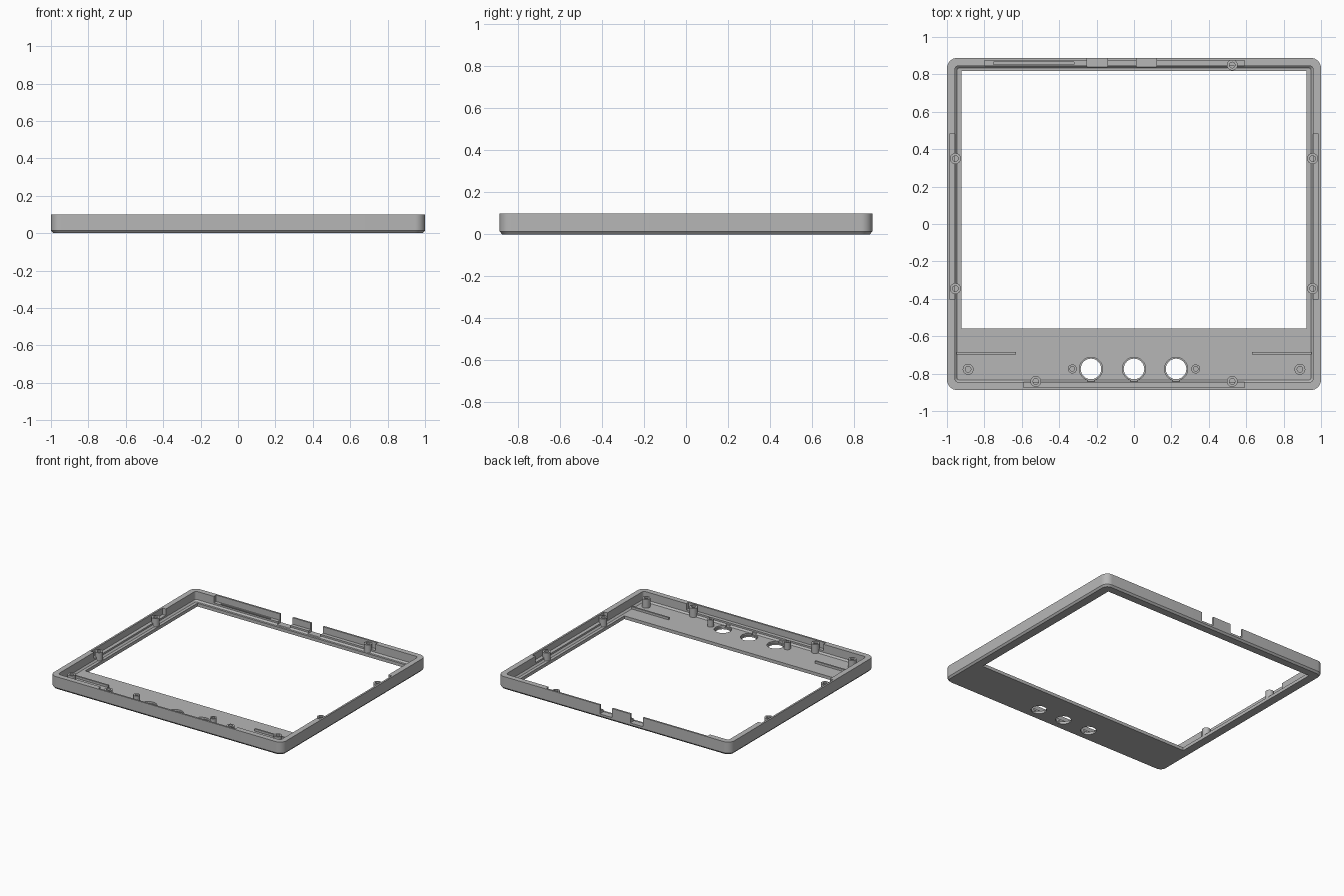
import bpy, bmesh, math
from mathutils import Matrix

cube = bpy.data.objects.get("Cube")
if cube:
    bpy.data.objects.remove(cube, do_unlink=True)

HX, HY, TOP = 1.0, 0.888, 0.10
FLOOR, LEDGE = 0.025, 0.05

grey = bpy.data.materials.new("matte_grey")
grey.use_nodes = True
colour = (0.47, 0.47, 0.47, 1)
grey.diffuse_color = colour
grey.node_tree.nodes["Principled BSDF"].inputs["Base Color"].default_value = colour


def finish(name, bm):
    bmesh.ops.recalc_face_normals(bm, faces=bm.faces)
    mesh = bpy.data.meshes.new(name)
    bm.to_mesh(mesh)
    bm.free()
    mesh.materials.append(grey)
    obj = bpy.data.objects.new(name, mesh)
    bpy.context.collection.objects.link(obj)
    return obj


def box(name, x0, x1, y0, y1, z0, z1):
    bm = bmesh.new()
    size = Matrix.Diagonal((x1 - x0, y1 - y0, z1 - z0, 1))
    place = Matrix.Translation(((x0 + x1) / 2, (y0 + y1) / 2, (z0 + z1) / 2))
    bmesh.ops.create_cube(bm, size=1, matrix=place @ size)
    return finish(name, bm)


def stack(name, rings):
    """Closed solid through a list of equally long point rings."""
    bm = bmesh.new()
    loops = [[bm.verts.new(p) for p in ring] for ring in rings]
    n = len(loops[0])
    for a, b in zip(loops, loops[1:]):
        for i in range(n):
            j = (i + 1) % n
            bm.faces.new((a[i], a[j], b[j], b[i]))
    bm.faces.new(loops[0])
    bm.faces.new(loops[-1])
    return finish(name, bm)


def rounded(inset, z, radius, steps=8):
    pts = []
    for k, (sx, sy) in enumerate([(1, 1), (-1, 1), (-1, -1), (1, -1)]):
        cx, cy = sx * (HX - inset - radius), sy * (HY - inset - radius)
        for i in range(steps + 1):
            a = (k + i / steps) * math.pi / 2
            pts.append((cx + radius * math.cos(a), cy + radius * math.sin(a), z))
    return pts


def circle(x, y, r, z, n=32):
    return [(x + r * math.cos(i * math.tau / n), y + r * math.sin(i * math.tau / n), z)
            for i in range(n)]


def cut(obj, cutter):
    mod = obj.modifiers.new("cut", 'BOOLEAN')
    mod.operation, mod.solver, mod.object = 'DIFFERENCE', 'EXACT', cutter
    cutter.hide_render = True
    bpy.context.view_layer.objects.active = obj
    bpy.ops.object.modifier_apply(modifier=mod.name)
    bpy.data.objects.remove(cutter, do_unlink=True)


def smooth(obj):
    bpy.ops.object.select_all(action='DESELECT')
    obj.select_set(True)
    bpy.context.view_layer.objects.active = obj
    bpy.ops.object.shade_smooth_by_angle(angle=math.radians(30))


# Bezel tray: chamfered outer shell, hollowed from above
frame = stack("bezel_frame", [rounded(0.012, 0, 0.045), rounded(0, 0.014, 0.055),
                              rounded(0, TOP, 0.055)])
cut(frame, stack("cavity", [rounded(0.054, FLOOR, 0.012), rounded(0.042, FLOOR + 0.012, 0.02),
                            rounded(0.042, 0.2, 0.02)]))

# Screen opening
cut(frame, box("opening", -0.923, 0.923, -0.56, 0.818, -0.1, 0.2))

# Thin wall stretches between the thick corners
WALL = 0.014
for s in (-1, 1):
    a, b = sorted((s * (HX - WALL), s * 0.94))
    cut(frame, box("side_recess", a, b, -0.40, 0.48, LEDGE, 0.2))
cut(frame, box("front_recess", -0.59, 0.59, WALL - HY, -0.83, LEDGE, 0.2))
cut(frame, box("back_recess", -0.80, 0.59, 0.83, HY - WALL, LEDGE, 0.2))
cut(frame, box("back_groove", -0.75, -0.32, 0.853, 0.866, 0.035, 0.2))

# Connector notches in the back wall
for x0, x1 in ((-0.25, -0.142), (0.014, 0.12)):
    cut(frame, box("notch", x0, x1, 0.83, 0.95, 0.03, 0.2))

# Knob holes with a counterbore and a key slot
for x in (-0.23, 0, 0.225):
    cut(frame, stack("knob_hole", [circle(x, -0.775, r, z) for r, z in
                                   ((0.055, -0.1), (0.055, 0.012), (0.062, 0.012), (0.062, 0.2))]))
    cut(frame, box("key_slot", x - 0.018, x + 0.018, -0.842, -0.80, 0.012, 0.2))
smooth(frame)


def post(name, x, y, r, top):
    bore = r * 0.52
    smooth(stack(name, [circle(x, y, rad, z, 24) for rad, z in
                        ((r, 0.015), (r, top), (bore, top), (bore, 0.04))]))


# Screw posts and panel ribs, mirrored left and right
for side, s in (("left", 1), ("right", -1)):
    post(side + "_rear_side_post", s * 0.955, 0.35, 0.029, 0.088)
    post(side + "_front_side_post", s * 0.955, -0.345, 0.029, 0.088)
    post(side + "_front_post", s * 0.525, -0.842, 0.029, 0.095)
    post(side + "_panel_post", s * 0.887, -0.777, 0.029, 0.092)
    post(side + "_knob_post", s * 0.33, -0.775, 0.024, 0.08)
    a, b = sorted((s * 0.95, s * 0.63))
    box(side + "_panel_rib", a, b, -0.697, -0.684, 0.02, 0.042)
post("back_post", 0.525, 0.85, 0.029, 0.088)
